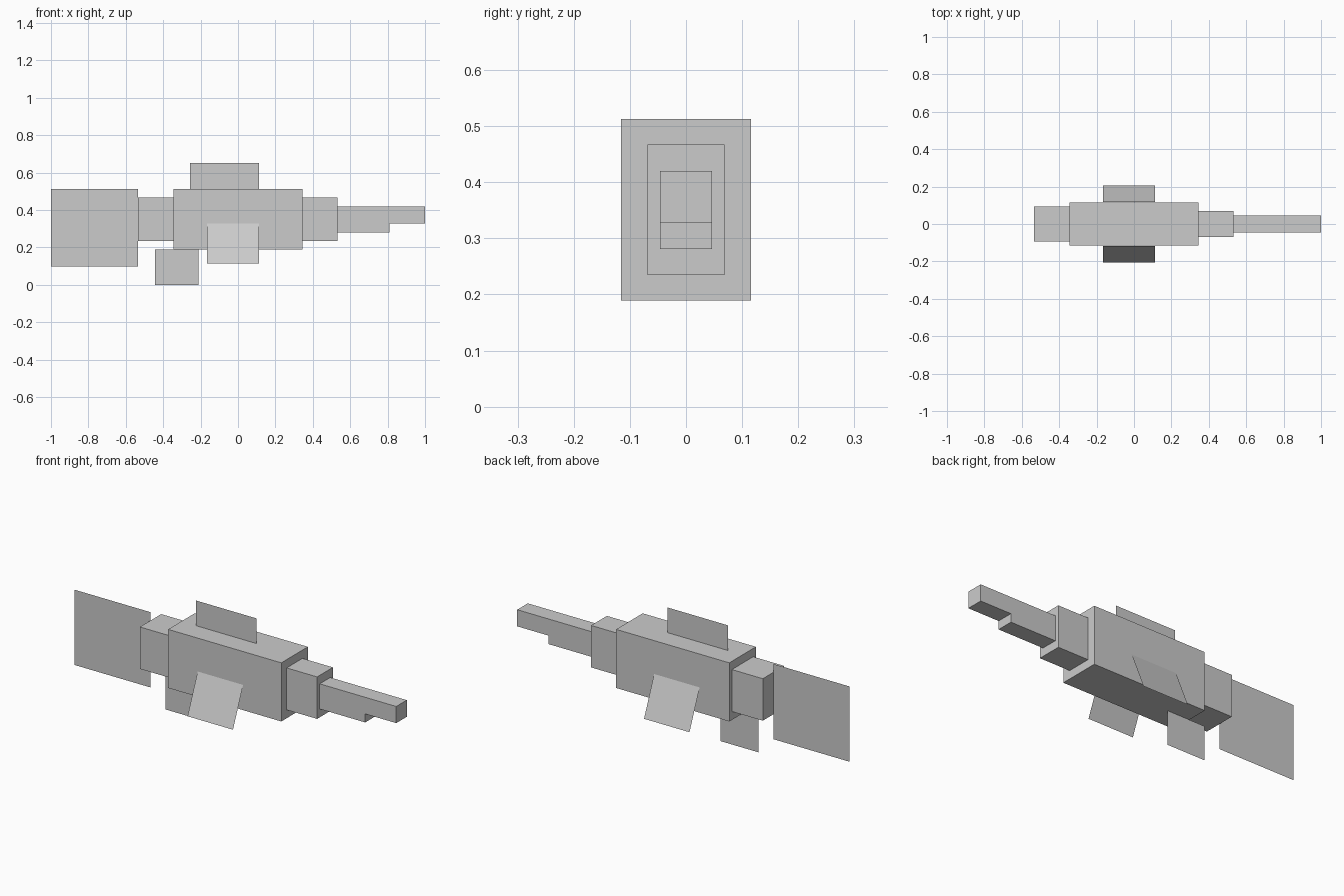
import bpy

if "Cube" in bpy.data.objects:
    bpy.data.objects.remove(bpy.data.objects["Cube"])

grey = bpy.data.materials.new("plain_grey")
grey.diffuse_color = (0.6, 0.6, 0.6, 1)
grey.use_nodes = True
grey.node_tree.nodes["Principled BSDF"].inputs["Base Color"].default_value = grey.diffuse_color


def make(name, verts, faces):
    mesh = bpy.data.meshes.new(name)
    mesh.from_pydata(verts, [], faces)
    mesh.materials.append(grey)
    obj = bpy.data.objects.new(name, mesh)
    bpy.context.collection.objects.link(obj)
    return obj


def box(name, x0, x1, half_y, z0, z1):
    verts = [(x, y, z) for x in (x0, x1) for y in (-half_y, half_y) for z in (z0, z1)]
    faces = [(0, 1, 3, 2), (4, 6, 7, 5), (0, 4, 5, 1),
             (2, 3, 7, 6), (0, 2, 6, 4), (1, 5, 7, 3)]
    return make(name, verts, faces)


def fin(name, x0, x1, low, high):
    """Flat sheet between a lower and an upper (y, z) edge."""
    return make(name, [(x0, *low), (x1, *low), (x1, *high), (x0, *high)], [(0, 1, 2, 3)])


# Body sections, from the tail end to the tip of the snout
box("rear_body", -0.535, -0.346, 0.093, 0.235, 0.467)
box("main_body", -0.346, 0.346, 0.116, 0.189, 0.513)
box("head", 0.346, 0.532, 0.069, 0.235, 0.467)
box("upper_jaw", 0.532, 1.0, 0.046, 0.328, 0.42)
box("lower_jaw", 0.532, 0.81, 0.046, 0.281, 0.328)

# Upright fins on the centre line
fin("tail_fin", -1.0, -0.535, (0, 0.097), (0, 0.513))
fin("back_fin", -0.257, 0.113, (0, 0.513), (0, 0.652))
fin("belly_fin", -0.443, -0.211, (0, 0.0), (0, 0.189))

# Side fins splay outward as they drop
for side, label in ((-1, "front"), (1, "back")):
    fin("side_fin_" + label, -0.165, 0.113, (side * 0.205, 0.115), (side * 0.117, 0.329))
